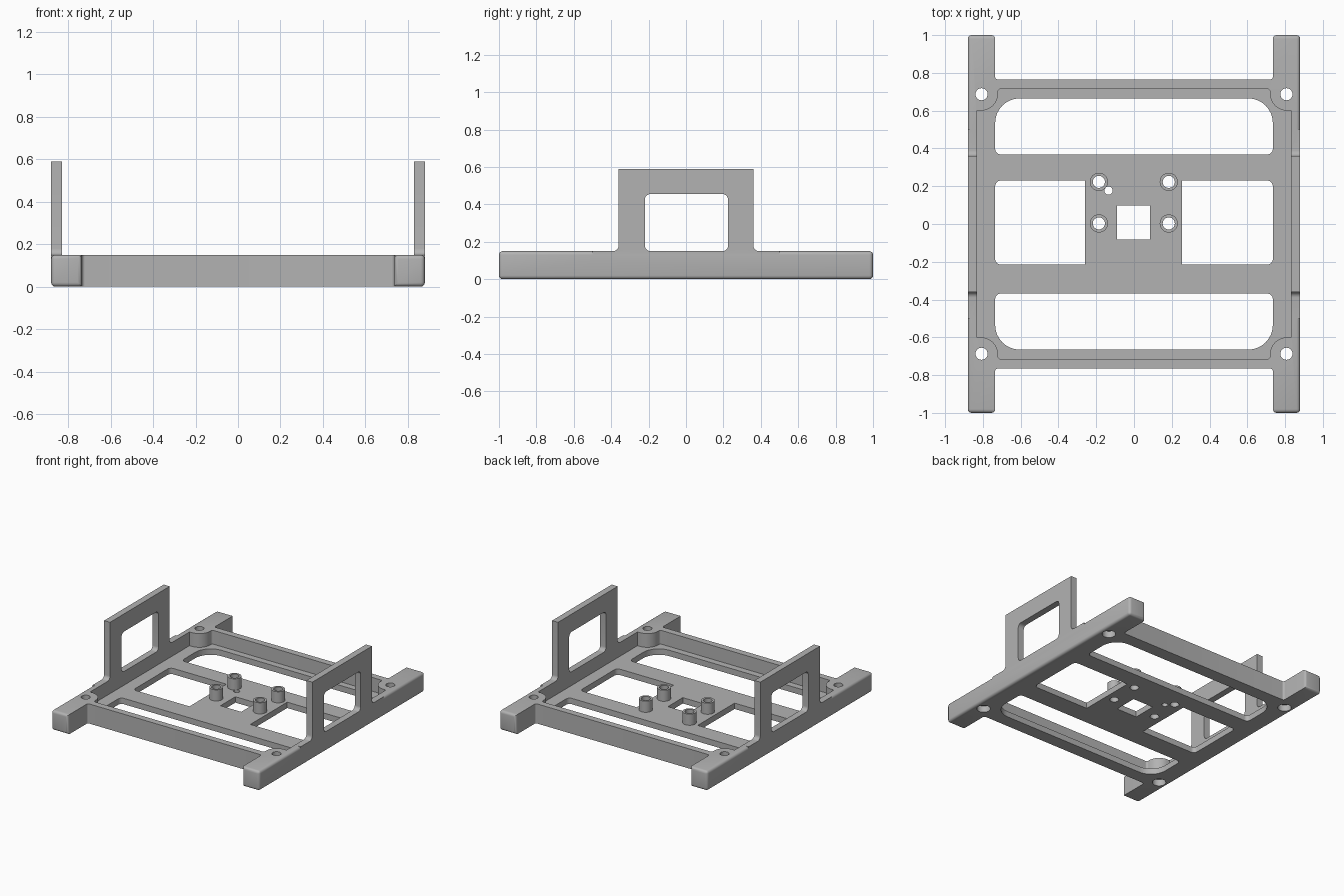
import bpy, bmesh, math
from mathutils import Vector, Matrix

if "Cube" in bpy.data.objects:
    bpy.data.objects.remove(bpy.data.objects["Cube"])

HEIGHT, FLOOR = 0.15, 0.045

grey = bpy.data.materials.new("plain grey")
grey.use_nodes = True
grey.diffuse_color = (0.45, 0.45, 0.45, 1)
grey.node_tree.nodes["Principled BSDF"].inputs["Base Color"].default_value = grey.diffuse_color


def fillet(points, steps=8):
    """Turn (x, y, radius) corners into a rounded outline."""
    out = []
    for i, (x, y, r) in enumerate(points):
        p = Vector((x, y))
        if r == 0:
            out.append(p)
            continue
        a = (Vector(points[i - 1][:2]) - p).normalized()
        b = (Vector(points[(i + 1) % len(points)][:2]) - p).normalized()
        half = a.angle(b) / 2
        centre = p + (a + b).normalized() * (r / math.sin(half))
        start = p + a * (r / math.tan(half)) - centre
        end = p + b * (r / math.tan(half)) - centre
        sweep = start.angle_signed(end)
        for k in range(steps + 1):
            out.append(centre + Matrix.Rotation(-sweep * k / steps, 2) @ start)
    return out


def mirror4(quarter):
    """Complete an outline given in the +x +y quarter."""
    upper = quarter + [(-x, y, r) for x, y, r in reversed(quarter)]
    return upper + [(-x, -y, r) for x, y, r in upper]


def prism(name, points, low, high, upright=False):
    """Extrude an outline along z, or along x when upright."""
    bm = bmesh.new()
    verts = [bm.verts.new((low, p.x, p.y) if upright else (p.x, p.y, low)) for p in fillet(points)]
    face = bm.faces.new(verts)
    top = bmesh.ops.extrude_face_region(bm, geom=[face])["geom"]
    move = Vector((high - low, 0, 0)) if upright else Vector((0, 0, high - low))
    bmesh.ops.translate(bm, vec=move, verts=[v for v in top if isinstance(v, bmesh.types.BMVert)])
    bmesh.ops.recalc_face_normals(bm, faces=bm.faces)
    return finish(name, bm)


def finish(name, bm):
    mesh = bpy.data.meshes.new(name)
    bm.to_mesh(mesh)
    bm.free()
    mesh.materials.append(grey)
    obj = bpy.data.objects.new(name, mesh)
    bpy.context.collection.objects.link(obj)
    return obj


def cylinder(name, x, y, radius, low, high):
    bm = bmesh.new()
    bmesh.ops.create_cone(bm, cap_ends=True, segments=32, radius1=radius, radius2=radius,
                          depth=high - low, matrix=Matrix.Translation((x, y, (low + high) / 2)))
    return finish(name, bm)


def box(name, x0, x1, y0, y1, low, high, r_left=0, r_right=0, upright=False):
    pts = [(x0, y0, r_left), (x1, y0, r_right), (x1, y1, r_right), (x0, y1, r_left)]
    return prism(name, pts, low, high, upright)


def combine(target, tool, operation="DIFFERENCE"):
    mod = target.modifiers.new(tool.name, "BOOLEAN")
    mod.operation, mod.solver, mod.object = operation, "EXACT", tool
    bpy.context.view_layer.objects.active = target
    bpy.ops.object.modifier_apply(modifier=mod.name)
    bpy.data.objects.remove(tool)


# Frame: two long rails joined by a wide body, with rounded rail ends
frame = prism("tray_frame", mirror4([(0.88, 1, 0), (0.735, 1, 0), (0.735, 0.765, 0.015)]), 0, HEIGHT)
bm = bmesh.new()
bm.from_mesh(frame.data)
ends = [e for e in bm.edges if all(abs(v.co.y) > 0.99 for v in e.verts)]
bmesh.ops.bevel(bm, geom=ends, offset=0.02, segments=4, profile=0.5, affect="EDGES")
bm.to_mesh(frame.data)
bm.free()

# Pocket that leaves a rounded boss in each corner
pocket = [(0.83, 0.6, 0), (0.72, 0.6, 0.09), (0.72, 0.715, 0.015)]
combine(frame, prism("pocket", mirror4(pocket), FLOOR, 0.3))

# Floor openings: two long slots, two side windows, one central square
for s in (1, -1):
    slot = [(-0.735, 0.368, 0.03), (0.735, 0.368, 0.03), (0.735, 0.665, 0.13), (-0.735, 0.665, 0.13)]
    combine(frame, prism("slot", [(x, y * s, r) for x, y, r in slot], -0.1, 0.2))
combine(frame, box("window_right", -0.735, -0.26, -0.215, 0.23, -0.1, 0.2, r_left=0.03))
combine(frame, box("window_left", 0.255, 0.735, -0.215, 0.23, -0.1, 0.2, r_right=0.03))
combine(frame, box("centre_hole", -0.09, 0.085, -0.083, 0.097, -0.1, 0.2))
combine(frame, cylinder("pin_hole", -0.135, 0.177, 0.022, -0.1, 0.2))

# Corner screw holes, wider underneath
for x in (-0.807, 0.807):
    for y in (-0.687, 0.687):
        combine(frame, cylinder("screw_hole", x, y, 0.032, -0.1, 0.3))
        combine(frame, cylinder("counterbore", x, y, 0.048, -0.1, 0.05))

# Hollow standoffs on the centre plate
for x in (-0.186, 0.184):
    for y in (0.003, 0.223):
        combine(frame, cylinder("standoff", x, y, 0.048, 0.02, 0.13), "UNION")
        combine(frame, cylinder("standoff_hole", x, y, 0.032, -0.1, 0.3))

# Side brackets with a window, flared at the foot into the rails
arch = [(-0.5, 0.1, 0), (-0.5, HEIGHT, 0), (-0.36, HEIGHT, 0.03), (-0.36, 0.59, 0),
        (0.36, 0.59, 0), (0.36, HEIGHT, 0.03), (0.5, HEIGHT, 0), (0.5, 0.1, 0)]
for x0, x1 in ((0.83, 0.88), (-0.88, -0.83)):
    bracket = prism("side_bracket", arch, x0, x1, upright=True)
    combine(bracket, box("bracket_window", -0.22, 0.225, HEIGHT, 0.455, x0 - 0.1, x1 + 0.1,
                         0.03, 0.03, upright=True))
    combine(frame, bracket, "UNION")

# Smooth the rounded parts, keep edges crisp
bpy.ops.object.select_all(action="DESELECT")
frame.select_set(True)
bpy.context.view_layer.objects.active = frame
bpy.ops.object.shade_smooth_by_angle(angle=math.radians(30))
